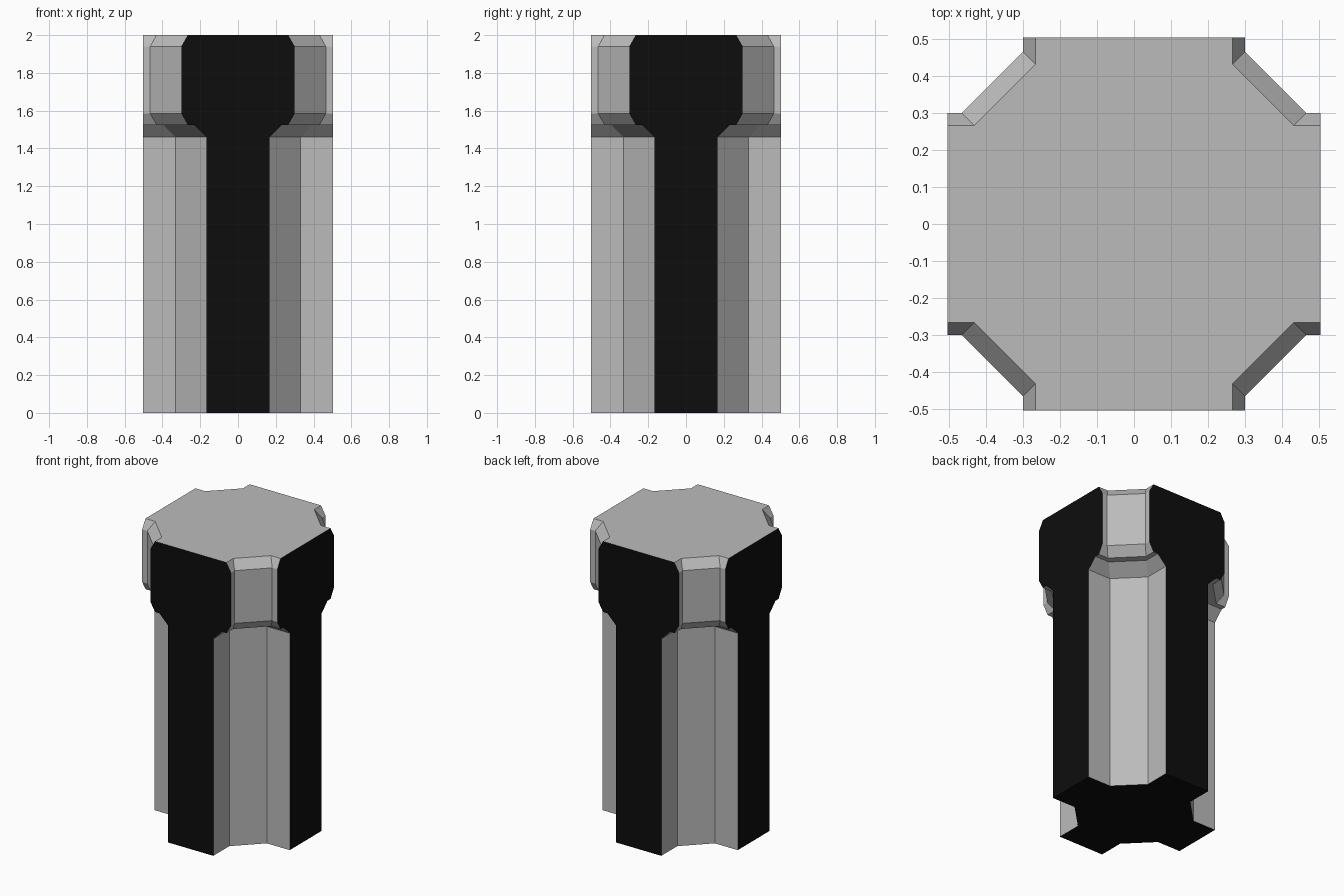
import bpy, bmesh

if "Cube" in bpy.data.objects:
    bpy.data.objects.remove(bpy.data.objects["Cube"])

HALF = 0.503  # half width of the flat outer sides


def section(bm, a, b, z):
    """Square with four chamfered corner notches; a = half width of the flat, b = notch depth."""
    x_y = [(HALF, a), (b, a), (a, b), (a, HALF)]
    verts = []
    for _ in range(4):
        verts += [bm.verts.new((x, y, z)) for x, y in x_y]
        x_y = [(-y, x) for x, y in x_y]
    return verts


# (flat half width, notch depth, height): shaft, flare, bevelled capital
levels = [
    (0.168, 0.332, 0.0),
    (0.168, 0.332, 1.46),
    (0.233, 0.395, 1.525),
    (0.266, 0.431, 1.525),
    (0.30, 0.465, 1.585),
    (0.30, 0.465, 1.94),
    (0.266, 0.431, 2.0),
]

# Loft the sections into one closed pillar
bm = bmesh.new()
rings = [section(bm, *level) for level in levels]
for low, high in zip(rings, rings[1:]):
    n = len(low)
    for i in range(n):
        j = (i + 1) % n
        bm.faces.new((low[i], low[j], high[j], high[i]))
bm.faces.new(rings[0][::-1])
bm.faces.new(rings[-1])
bmesh.ops.recalc_face_normals(bm, faces=bm.faces)

mesh = bpy.data.meshes.new("pillar")
bm.to_mesh(mesh)
bm.free()
pillar = bpy.data.objects.new("pillar", mesh)
bpy.context.collection.objects.link(pillar)

# Dark outer sides and underside, grey notches and top
for name, shade in (("grey_stone", 0.5), ("dark_side", 0.004)):
    mat = bpy.data.materials.new(name)
    mat.diffuse_color = (shade, shade, shade, 1)
    mat.use_nodes = True
    mat.node_tree.nodes["Principled BSDF"].inputs["Base Color"].default_value = mat.diffuse_color
    mesh.materials.append(mat)
for face in mesh.polygons:
    c = face.center
    on_side = max(abs(c.x), abs(c.y)) > HALF - 0.001
    face.material_index = 1 if on_side or c.z < 0.001 else 0
